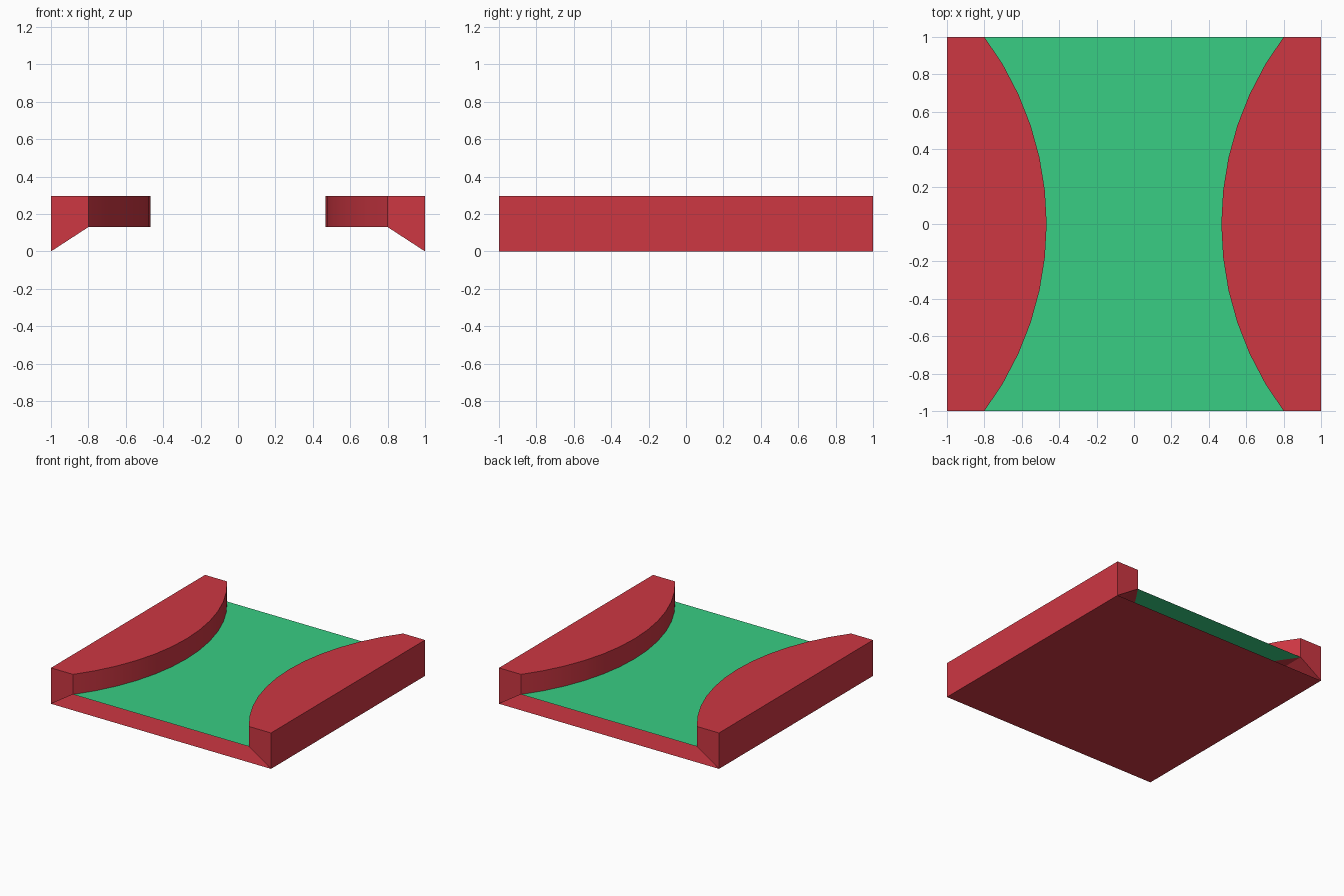
import bpy, bmesh, math

cube = bpy.data.objects.get("Cube")
if cube:
    bpy.data.objects.remove(cube, do_unlink=True)

HALF, INNER, WAIST = 1.0, 0.8, 0.467
DECK, TOP = 0.13, 0.295
SEGMENTS = 12


def material(name, color):
    mat = bpy.data.materials.new(name)
    mat.use_nodes = True
    mat.diffuse_color = color
    mat.node_tree.nodes["Principled BSDF"].inputs["Base Color"].default_value = color
    return mat


def build(name, mat, faces):
    """Make an object from polygons given as lists of points."""
    bm = bmesh.new()
    for points in faces:
        bm.faces.new([bm.verts.new(p) for p in points])
    bmesh.ops.remove_doubles(bm, verts=bm.verts, dist=0.0001)
    bmesh.ops.recalc_face_normals(bm, faces=bm.faces)
    mesh = bpy.data.meshes.new(name)
    bm.to_mesh(mesh)
    bm.free()
    mesh.materials.append(mat)
    obj = bpy.data.objects.new(name, mesh)
    bpy.context.collection.objects.link(obj)
    return obj


red = material("red", (0.61, 0.038, 0.055, 1))
green = material("green", (0.04, 0.61, 0.23, 1))

# Arc of the inner bank edge, front to back
sag = INNER - WAIST
radius = (HALF ** 2 + sag ** 2) / (2 * sag)
half_angle = math.asin(HALF / radius)
arc = []
for i in range(SEGMENTS + 1):
    a = half_angle * (2 * i / SEGMENTS - 1)
    arc.append((WAIST + radius * (1 - math.cos(a)), radius * math.sin(a)))


def at(points, z):
    return [(x, y, z) for x, y in points]


# Side banks: curved inside, straight outside, sloped underneath
corners = [(HALF, HALF), (HALF, -HALF)]
faces = [at(arc + corners, TOP), at(arc, DECK), at(corners, 0) + at([arc[0], arc[-1]], DECK),
         at(corners, 0) + at(corners[::-1], TOP)]
for (x, y) in (arc[0], arc[-1]):
    faces.append([(HALF, y, 0), (HALF, y, TOP), (x, y, TOP), (x, y, DECK)])
for a, b in zip(arc, arc[1:]):
    faces.append(at([a, b], DECK) + at([b, a], TOP))
banks = build("side_banks", red, faces)
mirror = banks.modifiers.new("mirror", 'MIRROR')
mirror.use_mirror_merge = False
bpy.ops.object.select_all(action='DESELECT')
banks.select_set(True)
bpy.context.view_layer.objects.active = banks
bpy.ops.object.shade_smooth_by_angle(angle=math.radians(30))

# Raised deck between the banks, open underneath
strips = [[(-a[0], a[1], DECK), (a[0], a[1], DECK), (b[0], b[1], DECK), (-b[0], b[1], DECK)]
          for a, b in zip(arc, arc[1:])]
build("deck", green, strips)

# Flat base sheet
build("base", red, [at([(-HALF, -HALF), (HALF, -HALF), (HALF, HALF), (-HALF, HALF)], 0)])
